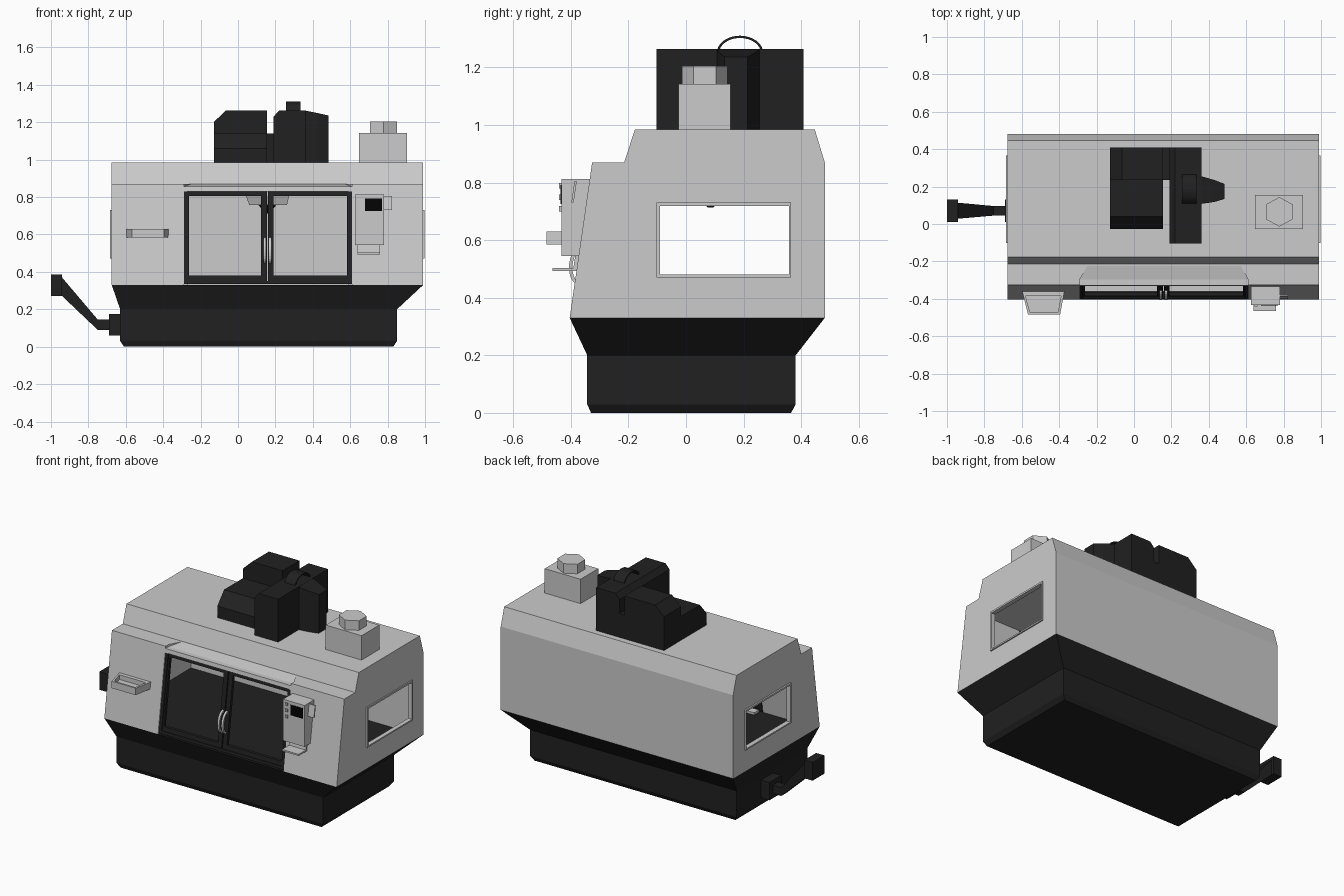
import bpy, bmesh, math

if "Cube" in bpy.data.objects:
    bpy.data.objects.remove(bpy.data.objects["Cube"])


def material(name, v):
    m = bpy.data.materials.new(name)
    m.diffuse_color = (v, v, v, 1)
    m.use_nodes = True
    m.node_tree.nodes["Principled BSDF"].inputs["Base Color"].default_value = m.diffuse_color
    return m


DARK = material("dark_paint", 0.015)
BLACK = material("screen_black", 0.001)


def loft(name, rings, mat=None):
    """Skin equal-length point rings and cap both ends."""
    bm = bmesh.new()
    vs = [[bm.verts.new(p) for p in r] for r in rings]
    n = len(rings[0])
    for a, b in zip(vs, vs[1:]):
        for i in range(n):
            j = (i + 1) % n
            bm.faces.new((a[i], a[j], b[j], b[i]))
    bm.faces.new(vs[0][::-1])
    bm.faces.new(vs[-1])
    bmesh.ops.recalc_face_normals(bm, faces=bm.faces)
    me = bpy.data.meshes.new(name)
    bm.to_mesh(me)
    bm.free()
    ob = bpy.data.objects.new(name, me)
    bpy.context.collection.objects.link(ob)
    if mat:
        me.materials.append(mat)
    return ob


def prism_x(name, yz, x0, x1, mat=None):
    return loft(name, [[(x, y, z) for y, z in yz] for x in (x0, x1)], mat)


def prism_y(name, xz, y0, y1, mat=None):
    return loft(name, [[(x, y, z) for x, z in xz] for y in (y0, y1)], mat)


def rect_z(x0, x1, y0, y1, z):
    return [(x0, y0, z), (x1, y0, z), (x1, y1, z), (x0, y1, z)]


def rect_x(x, y0, y1, z0, z1):
    return [(x, y0, z0), (x, y1, z0), (x, y1, z1), (x, y0, z1)]


def box(name, x0, x1, y0, y1, z0, z1, mat=None):
    return loft(name, [rect_z(x0, x1, y0, y1, z) for z in (z0, z1)], mat)


def cut(ob, cutter):
    m = ob.modifiers.new("cut", 'BOOLEAN')
    m.operation = 'DIFFERENCE'
    m.solver = 'EXACT'
    m.object = cutter
    cutter.hide_render = True
    cutter.hide_set(True)


def front_y(z):
    """Depth of the sloping front face at height z."""
    return -0.404 + (z - 0.33) * 0.1444


def front_bar(name, x0, x1, z0, z1, a, b, mat=None):
    """Bar lying parallel to the sloping front, between depths a and b."""
    yz = [(front_y(z0) + a, z0), (front_y(z1) + a, z1), (front_y(z1) + b, z1), (front_y(z0) + b, z0)]
    return prism_x(name, yz, x0, x1, mat)


def arc_strap(name, x0, x1, p0, p1, n, h, t, mat=None, seg=12):
    """Bowed strap from p0 to p1 in the yz plane."""
    def arc(hh, s):
        pts = []
        for i in range(seg + 1):
            a = math.pi * i / seg
            k = 0.5 - s * math.cos(a) / 2
            pts.append(tuple(p0[c] + (p1[c] - p0[c]) * k + n[c] * hh * math.sin(a) for c in (0, 1)))
        return pts
    length = math.dist(p0, p1)
    return prism_x(name, arc(h, 1) + arc(h - t, 1 - 2 * t / length)[::-1], x0, x1, mat)


# Base: chamfered foot, plinth and flare
loft("base", [rect_z(-0.61, 0.83, -0.33, 0.365, 0), rect_z(-0.63, 0.85, -0.343, 0.381, 0.03),
              rect_z(-0.63, 0.85, -0.343, 0.381, 0.2), rect_z(-0.675, 0.99, -0.404, 0.482, 0.33)], DARK)

# Enclosure shell with hollow interior, door opening and side windows
body = prism_x("enclosure", [(-0.404, 0.33), (-0.326, 0.87), (-0.215, 0.87), (-0.177, 0.985),
                             (0.447, 0.985), (0.482, 0.87), (0.482, 0.33)], -0.675, 0.99)
cut(body, prism_x("interior_cutter", [(-0.378, 0.3), (-0.298, 0.835), (0.462, 0.835), (0.462, 0.3)],
                  -0.66, 0.975))
cut(body, box("door_cutter", -0.29, 0.61, -0.5, -0.27, 0.29, 0.83))
cut(body, box("window_cutter", -0.8, 1.1, -0.093, 0.36, 0.476, 0.724))
cut(body, loft("door_recess_cutter", [
    [(-0.246, -0.218, 0.871), (0.567, -0.218, 0.871), (0.567, -0.218, 0.89), (-0.246, -0.218, 0.89)],
    [(-0.29, -0.297, 0.856), (0.61, -0.297, 0.856), (0.61, -0.297, 0.89), (-0.29, -0.297, 0.89)],
    [(-0.29, -0.5, 0.856), (0.61, -0.5, 0.856), (0.61, -0.5, 0.89), (-0.29, -0.5, 0.89)]]))

# Side window frames
for side, x0, x1 in (("left", -0.685, -0.655), ("right", 0.97, 0.998)):
    for part, y0, y1, z0, z1 in (("bottom", -0.102, 0.365, 0.471, 0.48), ("top", -0.102, 0.365, 0.719, 0.73),
                                 ("front", -0.102, -0.091, 0.48, 0.719), ("back", 0.357, 0.365, 0.48, 0.719)):
        box(f"{side}_window_frame_{part}", x0, x1, y0, y1, z0, z1)

# Door surround
for part, x0, x1, z0, z1 in (("left", -0.29, -0.272, 0.335, 0.855), ("right", 0.592, 0.61, 0.335, 0.855),
                             ("top", -0.272, 0.592, 0.835, 0.855), ("bottom", -0.272, 0.592, 0.335, 0.352)):
    front_bar(f"door_surround_{part}", x0, x1, z0, z1, 0.006, 0.036, DARK)
box("door_sill", -0.27, 0.59, -0.36, -0.312, 0.325, 0.345)

# Two sliding doors with bow handles
for side, x0, x1, l, r, hx in (("left", -0.272, 0.154, 0.01, 0.03, 0.143),
                               ("right", 0.16, 0.592, 0.03, 0.01, 0.171)):
    for part, a, b, z0, z1 in (("bottom", x0, x1, 0.352, 0.38), ("top", x0, x1, 0.807, 0.835),
                               ("left", x0, x0 + l, 0.38, 0.807), ("right", x1 - r, x1, 0.38, 0.807)):
        front_bar(f"{side}_door_{part}", a, b, z0, z1, 0.012, 0.032, DARK)
    arc_strap(f"{side}_door_handle", hx - 0.007, hx + 0.007, (front_y(0.445) + 0.014, 0.445),
              (front_y(0.585) + 0.014, 0.585), (-1, 0.14), 0.042, 0.012)

# Spindle head and tool inside
loft("spindle_head", [rect_z(0.04, 0.276, -0.03, 0.3, 0.84), rect_z(0.043, 0.273, -0.03, 0.3, 0.807),
                      rect_z(0.06, 0.262, -0.01, 0.28, 0.757)])
loft("spindle_tool", [[(0.157 + r * math.cos(i * math.pi / 4), 0.085 + r * math.sin(i * math.pi / 4), z)
                       for i in range(8)] for r, z in ((0.05, 0.76), (0.01, 0.713))], DARK)

# Tool tray on the front left, with a recessed top
tray = loft("tool_tray", [[(-0.6, -0.35, z), (-0.37, -0.35, z), (-0.395, -0.484, z), (-0.567, -0.484, z)]
                          for z in (0.585, 0.63)])
cut(tray, loft("tray_cutter", [[(-0.58, -0.385, z), (-0.39, -0.385, z), (-0.407, -0.472, z), (-0.556, -0.472, z)]
                               for z in (0.6, 0.66)]))

# Control panel
box("control_panel", 0.626, 0.78, -0.433, -0.32, 0.545, 0.813)
box("control_screen", 0.68, 0.77, -0.436, -0.43, 0.725, 0.792, BLACK)
box("keyboard_shelf", 0.64, 0.76, -0.464, -0.38, 0.493, 0.503)
front_bar("shelf_bracket", 0.64, 0.76, 0.493, 0.55, -0.012, 0.005)
front_bar("panel_side_plate", 0.775, 0.823, 0.73, 0.806, -0.052, -0.044)
for i, z in enumerate((0.7, 0.74, 0.78)):
    box(f"control_button_{i + 1}", 0.645, 0.66, -0.441, -0.43, z, z + 0.018)

# Dark roof housings: stepped left block, link, right block, side motor
prism_x("left_housing_low", [(-0.028, 0.98), (-0.028, 1.06), (0.04, 1.14), (0.24, 1.14), (0.24, 0.98)],
        -0.128, 0.155, DARK)
prism_y("left_housing_tall", [(-0.128, 0.98), (-0.128, 1.203), (-0.064, 1.263), (0.155, 1.263), (0.155, 0.98)],
        0.235, 0.408, DARK)
box("housing_link", 0.15, 0.2, 0.235, 0.408, 0.98, 1.14, DARK)
prism_y("right_housing", [(0.19, 0.98), (0.19, 1.23), (0.22, 1.263), (0.36, 1.263), (0.36, 0.98)],
        -0.103, 0.408, DARK)
loft("side_motor", [rect_x(0.355, 0.107, 0.257, 0.98, 1.263), rect_x(0.43, 0.118, 0.235, 0.98, 1.248),
                    rect_x(0.485, 0.134, 0.214, 0.98, 1.236)], DARK)
arc_strap("cable_hoop", 0.257, 0.333, (0.107, 1.25), (0.268, 1.25), (0, 1), 0.06, 0.008, DARK, 16)

# Mist extractor box with hexagonal cap
box("extractor_box", 0.647, 0.904, -0.026, 0.155, 0.98, 1.143)
loft("extractor_cap", [[(0.777 + 0.083 * math.sin(i * math.pi / 3), 0.065 + 0.079 * math.cos(i * math.pi / 3), z)
                        for i in range(6)] for z in (1.14, 1.205)])

# Chip conveyor on the left
box("conveyor_mount", -0.69, -0.62, 0.01, 0.132, 0.06, 0.175, DARK)
loft("conveyor_chute", [rect_x(-0.68, 0.045, 0.096, 0.09, 0.145), rect_x(-0.75, 0.045, 0.096, 0.09, 0.145),
                        rect_x(-0.945, 0.028, 0.114, 0.275, 0.375)], DARK)
box("conveyor_head", -1.0, -0.94, 0.01, 0.132, 0.27, 0.387, DARK)
